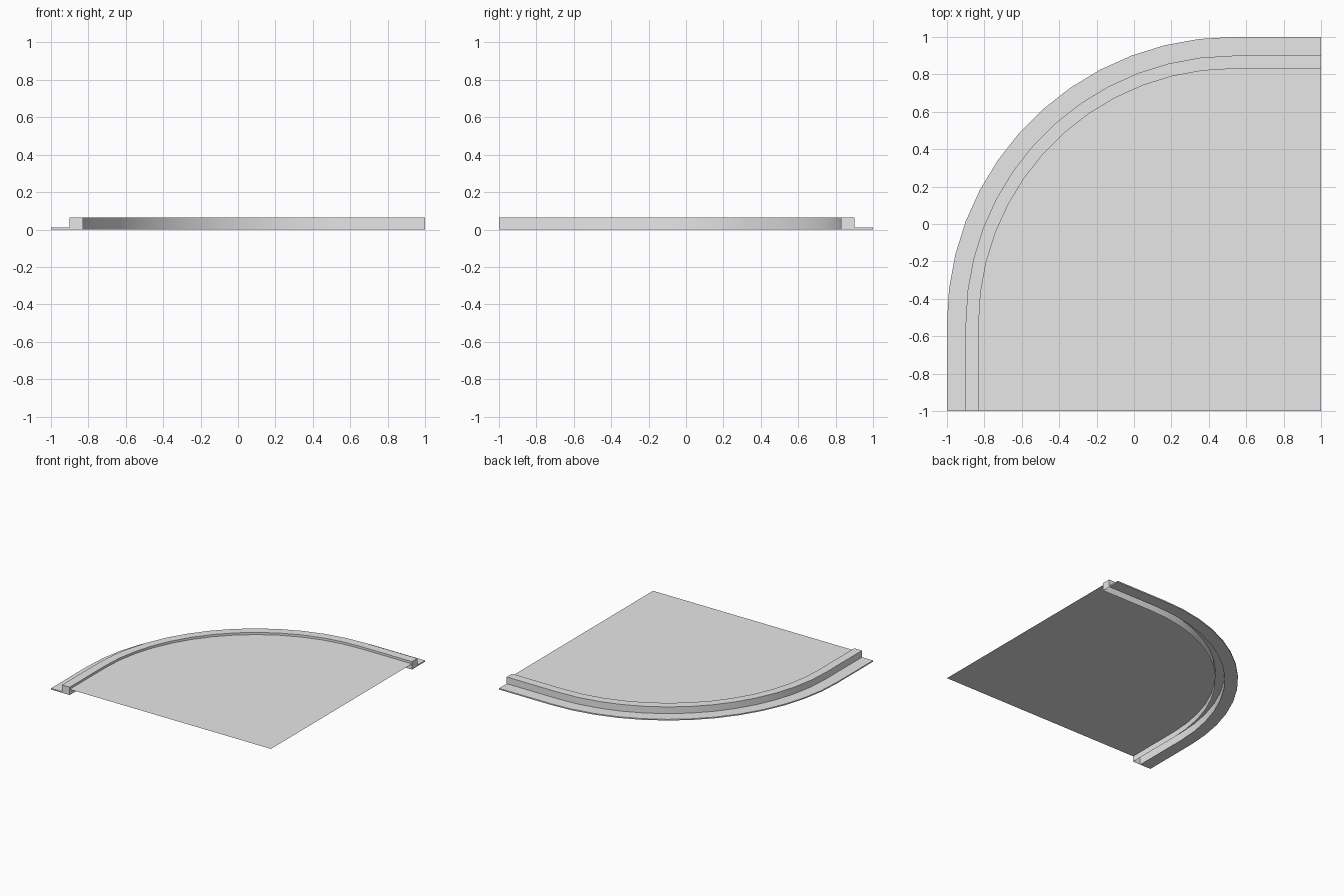
import bpy, bmesh
from math import sin, cos, pi, radians

cube = bpy.data.objects.get("Cube")
if cube:
    bpy.data.objects.remove(cube, do_unlink=True)

RADIUS = 1.53      # outer bend radius
SEGMENTS = 13
CURB_OUT, CURB_IN = 0.10, 0.17   # insets from the outer edge
CURB_TOP, ROAD_TOP, LAWN_Z = 0.065, 0.01, 0.047

grey = bpy.data.materials.new("light grey")
grey.use_nodes = True
colour = (0.8, 0.8, 0.8, 1)
grey.diffuse_color = colour
grey.node_tree.nodes["Principled BSDF"].inputs["Base Color"].default_value = colour


def corner_path(inset):
    """Straight, quarter bend, straight, inset from the outer edge."""
    c, r = RADIUS - 1, RADIUS - inset
    angles = [pi / 2 * i / SEGMENTS for i in range(SEGMENTS + 1)]
    bend = [(c - r * cos(a), -c + r * sin(a)) for a in angles]
    return [(inset - 1, -1), *bend, (1, 1 - inset)]


def finish(name, bm):
    mesh = bpy.data.meshes.new(name)
    bm.to_mesh(mesh)
    bm.free()
    mesh.materials.append(grey)
    obj = bpy.data.objects.new(name, mesh)
    bpy.context.collection.objects.link(obj)
    bpy.ops.object.select_all(action='DESELECT')
    obj.select_set(True)
    bpy.context.view_layer.objects.active = obj
    bpy.ops.object.shade_smooth_by_angle(angle=radians(30))


def sweep(name, profile):
    """Sweep an (inset, height) profile round the corner and cap both ends."""
    bm = bmesh.new()
    rails = [[bm.verts.new((x, y, z)) for x, y in corner_path(d)] for d, z in profile]
    for low, high in zip(rails, rails[1:]):
        for i in range(len(low) - 1):
            bm.faces.new((low[i], high[i], high[i + 1], low[i + 1]))
    bm.faces.new([rail[0] for rail in reversed(rails)])
    bm.faces.new([rail[-1] for rail in rails])
    finish(name, bm)


# Thin outer road strip
sweep("road_strip", [(CURB_OUT, 0), (0, 0), (0, ROAD_TOP), (CURB_OUT, ROAD_TOP)])

# Raised curb, hollow underneath
sweep("curb", [(CURB_OUT, 0), (CURB_OUT, CURB_TOP), (CURB_IN, CURB_TOP), (CURB_IN, 0)])

# Flat ground sheet inside the curb
bm = bmesh.new()
outline = corner_path(CURB_IN) + [(1, -1)]
bm.faces.new([bm.verts.new((x, y, LAWN_Z)) for x, y in reversed(outline)])
finish("inner_ground", bm)
